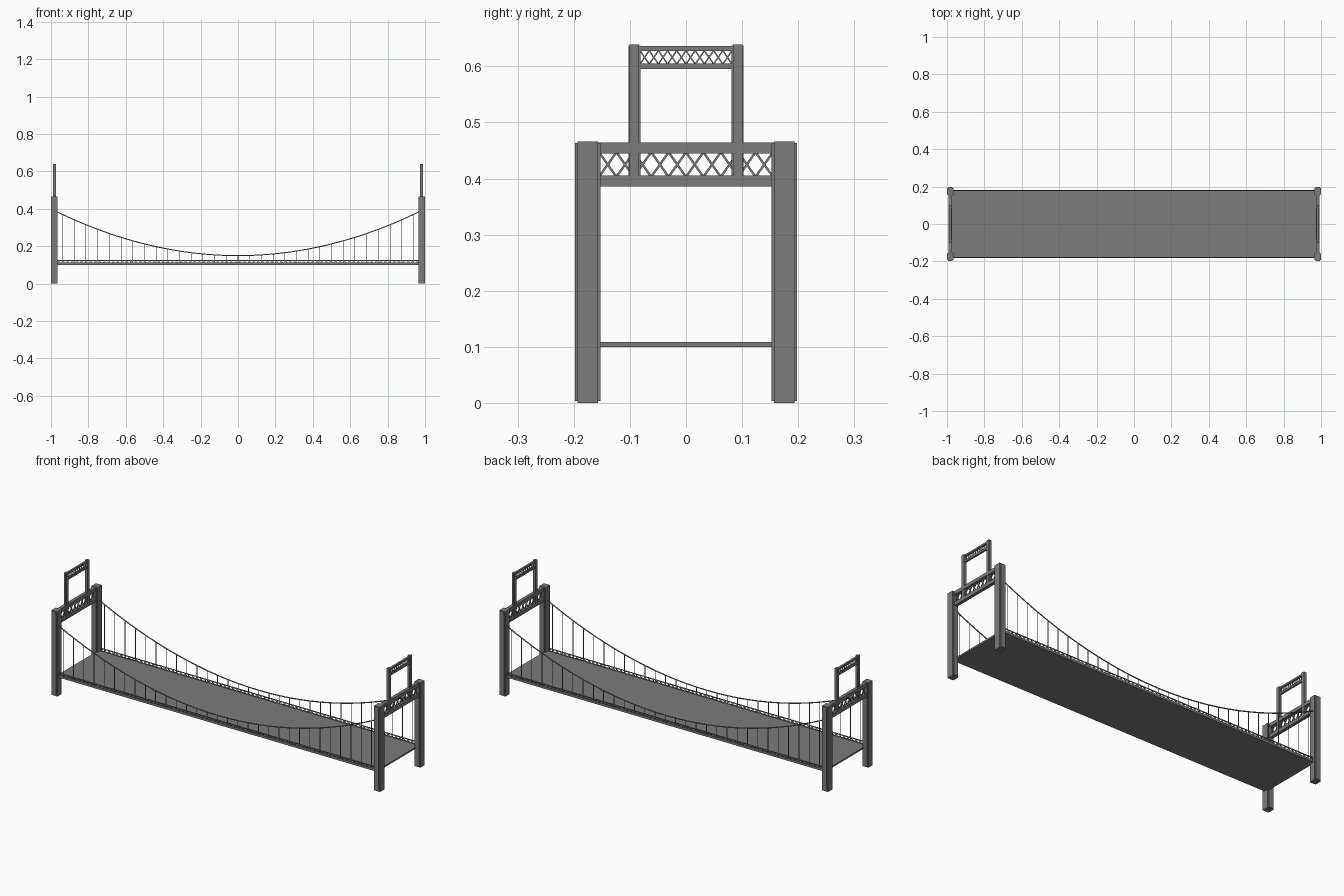
import bpy, bmesh
from math import pi
from mathutils import Vector, Matrix

cube = bpy.data.objects.get("Cube")
if cube:
    bpy.data.objects.remove(cube, do_unlink=True)

steel = bpy.data.materials.new("steel_grey")
steel.use_nodes = True
colour = (0.2, 0.2, 0.2, 1)
steel.diffuse_color = colour
steel.node_tree.nodes["Principled BSDF"].inputs["Base Color"].default_value = colour


def finish(name, bm):
    mesh = bpy.data.meshes.new(name)
    bm.to_mesh(mesh)
    bm.free()
    mesh.materials.append(steel)
    obj = bpy.data.objects.new(name, mesh)
    bpy.context.collection.objects.link(obj)
    return obj


def box(bm, x, y, z):
    """Add a box given its (low, high) range on each axis."""
    centre = Vector([sum(r) / 2 for r in (x, y, z)])
    size = [r[1] - r[0] for r in (x, y, z)]
    bmesh.ops.create_cube(bm, size=1, matrix=Matrix.Translation(centre) @ Matrix.Diagonal((*size, 1)))


def strut(bm, a, b, width):
    """Add a square bar between two points."""
    a, b = Vector(a), Vector(b)
    d = b - a
    m = Matrix.Translation((a + b) / 2) @ d.to_track_quat("Z", "Y").to_matrix().to_4x4()
    bmesh.ops.create_cube(bm, size=1, matrix=m @ Matrix.Diagonal((width, width, d.length, 1)))


def lattice(bm, start, end, low, high, count, width):
    """Fill a level run from start to end (x, y) with crossed struts."""
    start, end = Vector(start), Vector(end)
    for i in range(count):
        p, q = start.lerp(end, i / count), start.lerp(end, (i + 1) / count)
        strut(bm, (*p, low), (*q, high), width)
        strut(bm, (*p, high), (*q, low), width)


TOWER_X, LEG_Y, POST_Y, SIDE_Y = 0.982, 0.175, 0.092, 0.18

for end, sx in (("left", 1), ("right", -1)):
    cx = sx * TOWER_X

    def span(half):
        return (cx - half, cx + half)

    # Tower legs with a cross-shaped section
    for face, sy in (("back", 1), ("front", -1)):
        bm = bmesh.new()
        cy = sy * LEG_Y
        box(bm, span(0.018), (cy - 0.018, cy + 0.018), (0, 0.466))
        box(bm, span(0.012), (cy - 0.0225, cy + 0.0225), (0.004, 0.463))
        finish(f"{end}_{face}_tower_leg", bm)

    # Portal beams and their lattice
    bm = bmesh.new()
    for z in ((0.386, 0.405), (0.445, 0.464)):
        box(bm, span(0.009), (-LEG_Y, LEG_Y), z)
    lattice(bm, (cx, -0.155), (cx, 0.155), 0.403, 0.447, 10, 0.004)
    finish(f"{end}_portal_truss", bm)

    # Narrow upper frame
    bm = bmesh.new()
    for sy in (1, -1):
        cy = sy * POST_Y
        box(bm, span(0.008), (cy - 0.0085, cy + 0.0085), (0.4, 0.639))
        box(bm, span(0.005), (cy - 0.0105, cy + 0.0105), (0.4, 0.637))
    for z in ((0.595, 0.605), (0.627, 0.636)):
        box(bm, span(0.005), (-POST_Y, POST_Y), z)
    lattice(bm, (cx, -0.082), (cx, 0.082), 0.604, 0.628, 10, 0.0025)
    finish(f"{end}_upper_frame", bm)

# Road deck
bm = bmesh.new()
box(bm, (-0.975, 0.975), (-0.182, 0.182), (0.1, 0.109))
finish("deck", bm)


def cable_height(x):
    return 0.15 + 0.25 * x * x


HANGERS = 31
for face, sy in (("back", 1), ("front", -1)):
    y = sy * SIDE_Y

    # Side railing truss
    bm = bmesh.new()
    for z in (0.11, 0.124):
        box(bm, (-0.97, 0.97), (y - 0.002, y + 0.002), (z - 0.002, z + 0.002))
    lattice(bm, (-0.97, y), (0.97, y), 0.11, 0.124, 80, 0.002)
    finish(f"{face}_railing", bm)

    # Main cable
    curve = bpy.data.curves.new(f"{face}_main_cable", "CURVE")
    curve.dimensions = "3D"
    curve.bevel_depth = 0.003
    curve.bevel_resolution = 1
    spline = curve.splines.new("POLY")
    steps = 48
    spline.points.add(steps)
    for i, point in enumerate(spline.points):
        x = 0.98 * (2 * i / steps - 1)
        point.co = (x, y, cable_height(x), 1)
    curve.materials.append(steel)
    bpy.context.collection.objects.link(bpy.data.objects.new(f"{face}_main_cable", curve))

    # Vertical hangers
    bm = bmesh.new()
    for i in range(HANGERS):
        x = -0.938 + 1.876 * i / (HANGERS - 1)
        strut(bm, (x, y, 0.109), (x, y, cable_height(x)), 0.0028)
    finish(f"{face}_hangers", bm)
